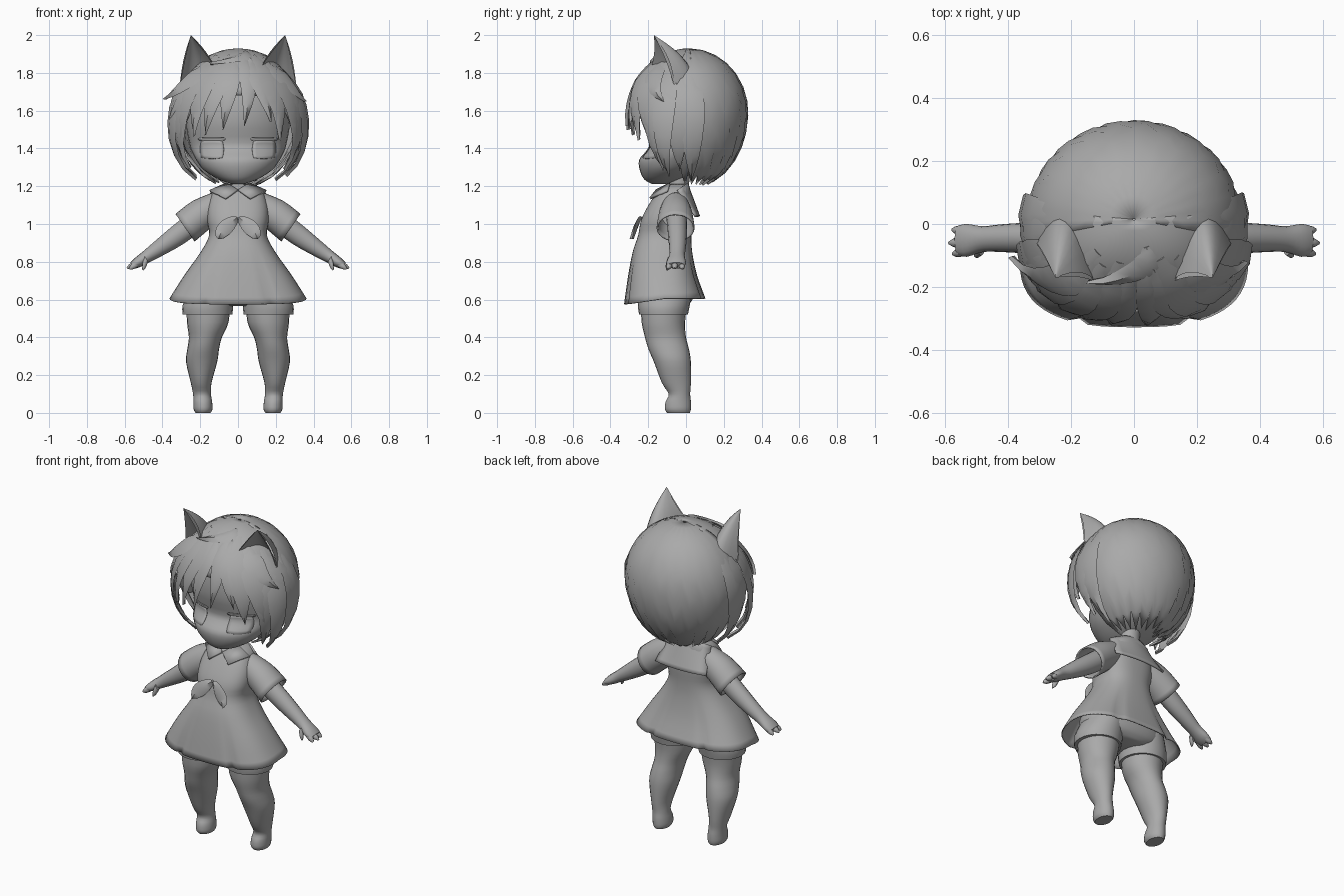
import bpy, bmesh, random
from math import sin, cos, pi, radians
from mathutils import Vector
from mathutils.bvhtree import BVHTree

random.seed(4)
if "Cube" in bpy.data.objects:
    bpy.data.objects.remove(bpy.data.objects["Cube"])

GREY = (0.4, 0.4, 0.4, 1)
clay = bpy.data.materials.new("plain_grey")
clay.use_nodes = True
clay.diffuse_color = GREY
clay.node_tree.nodes["Principled BSDF"].inputs["Base Color"].default_value = GREY


def make(name, verts, faces, thick=0, twin=False):
    """Mesh object; twin builds a left part and its mirrored right part."""
    for suffix, sx in ((("_left", 1), ("_right", -1)) if twin else (("", 1),)):
        me = bpy.data.meshes.new(name + suffix)
        me.from_pydata([(v[0] * sx, v[1], v[2]) for v in verts], [], faces)
        bm = bmesh.new()
        bm.from_mesh(me)
        bmesh.ops.recalc_face_normals(bm, faces=bm.faces)
        bm.to_mesh(me)
        bm.free()
        me.materials.append(clay)
        me.polygons.foreach_set("use_smooth", [True] * len(me.polygons))
        me.set_sharp_from_angle(angle=radians(45))
        ob = bpy.data.objects.new(name + suffix, me)
        bpy.context.collection.objects.link(ob)
        if thick:
            mod = ob.modifiers.new("thickness", 'SOLIDIFY')
            mod.thickness = thick
            mod.offset = 0
    return ob


def quads(rows, cols, wrap=False):
    return [(r * cols + c, r * cols + (c + 1) % cols,
             (r + 1) * cols + (c + 1) % cols, (r + 1) * cols + c)
            for r in range(rows - 1) for c in range(cols if wrap else cols - 1)]


def spline(rows, k=3):
    """Smooth curve through tuples."""
    out = []
    for i in range(len(rows) - 1):
        a, b, c, d = (rows[min(max(i + j, 0), len(rows) - 1)] for j in (-1, 0, 1, 2))
        for t in (j / k for j in range(k)):
            out.append(tuple(q + t / 2 * (r - p + t * (2 * p - 5 * q + 4 * r - s
                             + t * (3 * (q - r) + s - p))) for p, q, r, s in zip(a, b, c, d)))
    return out + [rows[-1]]


def spow(v, e):
    return (abs(v) ** e) * (1 if v > 0 else -1)


def loft(name, rows, u=(1, 0, 0), n=24, p=2, cap=True, tweak=None, **kw):
    """Rings of (x, y, z, radius along u, radius along y)."""
    rows, u, verts = spline(rows), Vector(u), []
    for x, y, z, ru, rv in rows:
        for i in range(n):
            a = 2 * pi * i / n
            co = Vector((x, y, z)) + u * ru * spow(sin(a), 2 / p)
            co.y -= rv * spow(cos(a), 2 / p)
            verts.append(tweak(co, i, y) if tweak else co)
    faces = quads(len(rows), n, True)
    if cap:
        faces += [tuple(range(n)), tuple(range(len(verts) - n, len(verts)))]
    return make(name, verts, faces, **kw)


def bands(rows):
    """Rows of (z, x min, x max, y min, y max) as rings."""
    return [((a + b) / 2, (c + d) / 2, z, (b - a) / 2, (d - c) / 2) for z, a, b, c, d in rows]


def wide(rows):
    return bands([(z, -x, x, f, b) for z, x, f, b in rows])


def blade(name, path, widths, normals, thick, **kw):
    """Pointed, ridged strip along a path."""
    verts = []
    for i, co in enumerate(path):
        tan = path[min(i + 1, len(path) - 1)] - path[max(i - 1, 0)]
        nor = normals[i]
        side = tan.cross(nor).normalized() * widths[i]
        verts += [co - side, co + nor * thick, co + side, co - nor * thick * 0.6]
    return make(name, verts, quads(len(path), 4, True) + [(0, 1, 2, 3)], **kw)


# Head, neck and eyes
head = loft("head", wide([(1.212, .03, -.18, -.1), (1.235, .1, -.22, -.03), (1.285, .18, -.245, .06),
                          (1.34, .222, -.248, .12), (1.385, .245, -.212, .15), (1.43, .258, -.195, .17),
                          (1.55, .275, -.22, .2), (1.7, .25, -.2, .18), (1.8, .18, -.12, .1),
                          (1.86, .03, -.05, .02)]), n=32)
loft("neck", wide([(1.12, .065, -.1, .02), (1.2, .055, -.09, .015), (1.32, .06, -.09, .03)]))

tree = BVHTree.FromPolygons([v.co for v in head.data.vertices],
                            [tuple(f.vertices) for f in head.data.polygons])


def face_plate(name, x0, x1, z0, z1, lift, n=7):
    verts = []
    for r in range(n):
        for c in range(n):
            s, t = 2 * r / (n - 1) - 1, 2 * c / (n - 1) - 1
            x = (x0 + x1) / 2 + (x1 - x0) / 2 * t * (1 - .12 * s * s)
            z = (z0 + z1) / 2 + (z1 - z0) / 2 * s * (1 - .12 * t * t)
            hit = tree.ray_cast(Vector((x, -1, z)), Vector((0, 1, 0)))[0]
            verts.append((x, (hit.y if hit else -.2) - lift, z))
    make(name, verts, quads(n, n), thick=.005, twin=True)


face_plate("eye", .075, .2, 1.345, 1.445, .001)
face_plate("upper_eyelid", .065, .21, 1.442, 1.457, .004)


# Hair: back dome, front cap and tapered locks on one rounded scalp
def scalp(az, th, lift=1.0):
    s, c = sin(th) * lift, cos(th)
    e = .8 if cos(az) > 0 else 1
    return Vector((.335 * s * spow(sin(az), e), .015 - .31 * s * spow(cos(az), e),
                   1.59 + (.335 if c > 0 else .4) * c))


def shell(name, az0, az1, reach, cols, rows=12, lift=1.0):
    verts = []
    for r in range(rows):
        for c in range(cols):
            az = az0 + (az1 - az0) * c / (cols - 1)
            verts.append(scalp(az, max(.01, reach(az, c) * r / (rows - 1)), lift))
    make(name, verts, quads(rows, cols), thick=.01)


shell("hair_back", radians(82), radians(278),
      lambda az, c: radians(random.uniform(140, 147) if c % 2 else random.uniform(154, 164)), 27)
shell("hair_cap", radians(-95), radians(95),
      lambda az, c: radians(74 + 42 * abs(sin(az)) ** 3), 25, lift=.97)


def lock(name, az0, az1, th0, th1, width, flare):
    n, path, widths, normals = 9, [], [], []
    for i in range(n):
        t = i / (n - 1)
        az, th = radians(az0 + (az1 - az0) * t * t), radians(th0 + (th1 - th0) * t)
        co = scalp(az, th, .94 + .07 * min(1, 3 * t) + flare * t * t)
        path.append(co)
        widths.append(width * (1 - t ** 2.2) * min(1, .35 + 1.6 * t) + .001)
        normals.append((co - Vector((0, .015, 1.6))).normalized())
    blade(name, path, widths, normals, .013)


# Fringe: start and end azimuth, end polar angle, width, flare
FRINGE = [(-46, -58, 118, .085, .1), (-30, -38, 108, .08, .06), (-14, -25, 107, .075, .05),
          (-4, -9, 103, .06, .05), (8, 3, 100, .055, .05), (16, 24, 97, .065, .05),
          (30, 36, 111, .085, .06), (46, 60, 118, .085, .1)]
for i, (a, b, th, w, fl) in enumerate(FRINGE):
    lock(f"fringe_lock_{i + 1}", a, b, 28 + 5 * (i % 2), th, w, fl)

# Side locks, jittered left and right
SIDES = [(58, 62, 138, .075, .2), (68, 76, 118, .09, .14), (72, 70, 148, .075, .4),
         (84, 84, 136, .085, .14), (93, 92, 149, .08, .22)]
for side, sx in (("left", 1), ("right", -1)):
    for i, (a, b, th, w, fl) in enumerate(SIDES):
        lock(f"side_lock_{side}_{i + 1}", a * sx, (b + random.uniform(-2, 2)) * sx,
             45, th + random.uniform(-3, 3), w, fl)
for name, values in (("upper_right", (-42, -76, 38, 78, .075, .2)),
                     ("lower_right", (-58, -70, 48, 94, .07, .1)),
                     ("upper_left", (46, 72, 38, 80, .07, .1)),
                     ("crown", (18, -32, 18, 40, .05, .12))):
    lock("hair_flick_" + name, *values)

# Cat ears: curved outer and hollow inner sheets meeting at the tip
tip = Vector((.25, -.17, 2.0))
inner, outer = Vector((.115, -.185, 1.82)), Vector((.31, -.06, 1.72))
for name, ctrl, bulge in (("ear_shell", Vector((.2, .2, 1.83)), .03),
                          ("ear_hollow", Vector((.2, .08, 1.82)), .012)):
    n, verts = 9, []
    for r in range(n):
        for c in range(n):
            u, v = c / (n - 1), r / (n - 1)
            base = inner * (1 - u) ** 2 + ctrl * 2 * u * (1 - u) + outer * u * u
            out = Vector(((2 * u - 1) * .3, .8, .2)) * bulge * sin(pi * v)
            verts.append(base.lerp(tip, v * .995) + out)
    make(name, verts, quads(n, n), twin=True)


# Dress with box pleats and a hem dipping at the front
def pleats(co, i, cy):
    k = max(0, min(1, (.87 - co.z) / .26))
    if i in (4, 26, 34, 56):
        co.x *= 1 - .04 * k
        co.y = cy + (co.y - cy) * (1 - .07 * k)
    if co.y < cy:
        co.z -= .03 * k * min(1, (cy - co.y) / .2)
    return co


loft("dress", wide([(1.21, .05, -.1, .01), (1.18, .12, -.14, .02), (1.1, .155, -.195, .03),
                    (1.02, .16, -.235, .03), (.94, .15, -.25, .025), (.85, .195, -.28, .03),
                    (.73, .28, -.305, .055), (.605, .36, -.325, .1)]),
     n=60, p=2.6, cap=False, tweak=pleats, thick=.006)

# Sailor collar, lapels and bow
n, verts = 9, []
for r in range(n):
    for c in range(n):
        v, s = r / (n - 1), 2 * c / (n - 1) - 1
        verts.append((s * (.14 + .03 * v), .005 + .065 * v - .05 * s * s * (1 - .6 * v),
                      1.215 - .175 * v - .035 * s * s * (1 - v)))
make("collar_back", verts, quads(n, n), thick=.01)
make("lapel", [(.002, -.155, 1.18), (.065, -.19, 1.135), (.15, -.1, 1.175), (.06, -.085, 1.215)],
     [(0, 1, 2), (0, 2, 3)], thick=.012, twin=True)
path = [Vector(p) for p in spline([(.005, -.238, 1.035), (.045, -.258, 1.0),
                                   (.085, -.272, .96), (.105, -.285, .92)])]
blade("bow_tail", path, [.006 + .034 * sin(pi * i / 9) ** .8 if i < 9 else .001 for i in range(10)],
      [Vector((0, -1, 0))] * 10, .014, twin=True)

# Sleeves, arms and hands
SLANT = (.57, 0, .82)
loft("sleeve", [(.08, -.055, 1.115, .065, .06), (.19, -.055, 1.052, .082, .085),
                (.28, -.055, .98, .085, .097)], u=SLANT, cap=False, thick=.008, twin=True)
loft("arm", [(.18, -.05, 1.045, .06, .055), (.32, -.045, .94, .055, .05), (.42, -.045, .87, .043, .044),
             (.48, -.048, .83, .034, .041), (.53, -.052, .797, .028, .052),
             (.558, -.052, .78, .02, .047)], u=SLANT, n=16, twin=True)
for name, start, end in (("thumb", (.485, -.082, .815), (.505, -.1, .757)),
                         ("index_finger", (.535, -.083, .79), (.575, -.095, .762)),
                         ("middle_finger", (.54, -.058, .79), (.587, -.06, .765)),
                         ("little_finger", (.535, -.025, .79), (.577, -.018, .763))):
    a, b = Vector(start), Vector(end)
    loft(name, [(*a.lerp(b, t), r, r) for t, r in ((0, .018), (.6, .015), (1, .005))],
         u=SLANT, n=10, twin=True)

# Shorts and legs
loft("shorts_seat", wide([(.565, .1, -.18, .0), (.6, .24, -.245, .035), (.68, .265, -.26, .05),
                          (.78, .21, -.24, .035), (.88, .14, -.2, .01)]), n=32, p=2.3)
loft("shorts_leg", bands([(.52, .03, .293, -.248, .01), (.57, .025, .293, -.255, .02),
                          (.65, .02, .26, -.25, .035)]), twin=True)
loft("leg", bands([(0, .145, .225, -.1, .02), (.02, .135, .235, -.112, .026), (.06, .137, .236, -.108, .026),
                   (.1, .143, .238, -.092, .022), (.16, .14, .25, -.128, .026), (.27, .11, .275, -.17, .026),
                   (.34, .1, .268, -.2, .015), (.4, .085, .26, -.217, .0), (.48, .05, .27, -.235, -.005),
                   (.6, .04, .275, -.24, .01)]), twin=True)
